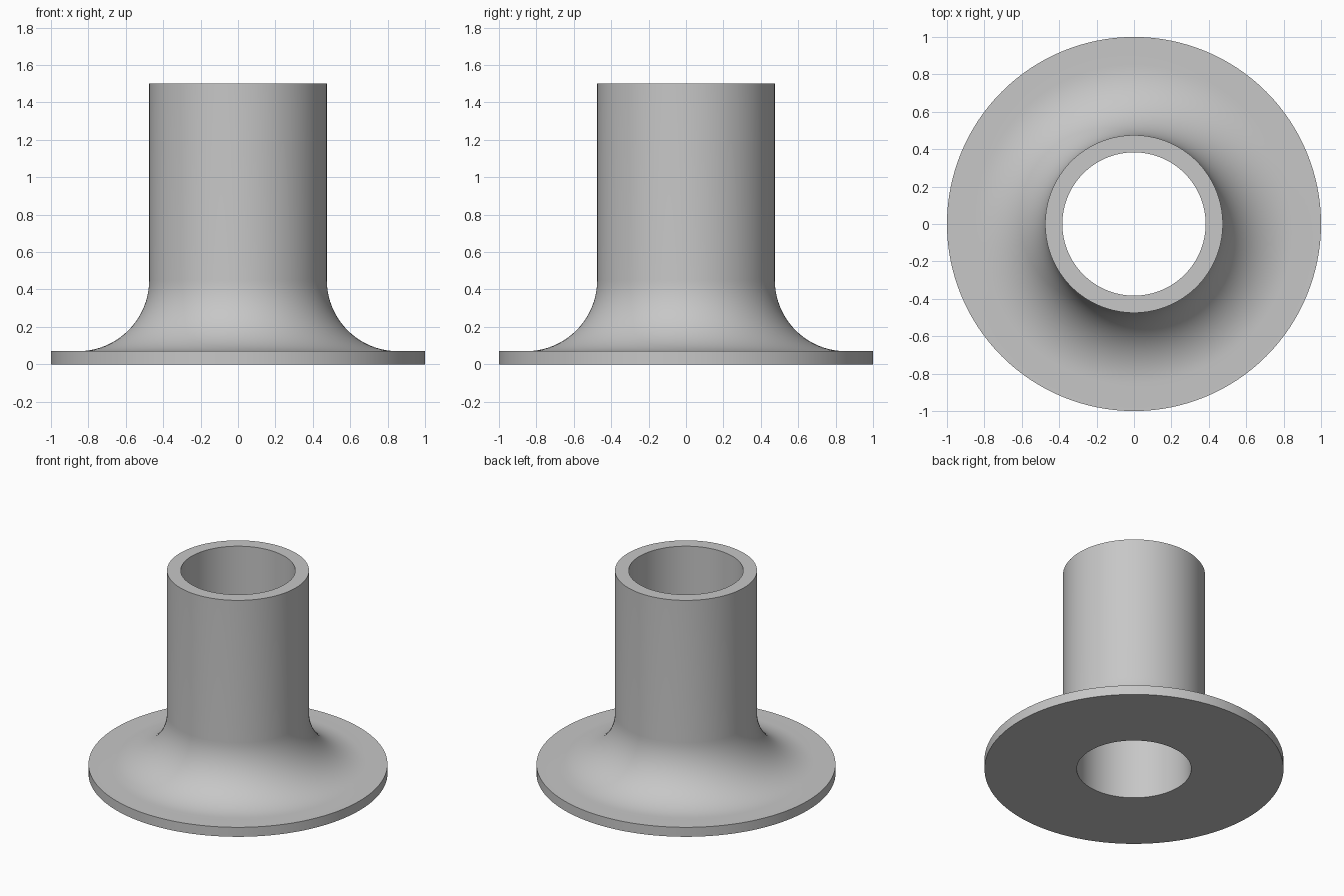
import bpy
import bmesh
import math

cube = bpy.data.objects.get("Cube")
if cube:
    bpy.data.objects.remove(cube, do_unlink=True)

FLANGE_R, FLANGE_TOP = 1.0, 0.07
TUBE_R, BORE_R, HEIGHT = 0.475, 0.383, 1.5
FILLET_R = 0.38
SEGMENTS, FILLET_STEPS = 128, 20

grey = bpy.data.materials.new("plain grey")
grey.use_nodes = True
colour = (0.57, 0.57, 0.57, 1)
grey.diffuse_color = colour
grey.node_tree.nodes["Principled BSDF"].inputs["Base Color"].default_value = colour

# Wall cross-section: bore, underside, flange rim, concave fillet, tube, top lip
profile = [(BORE_R, HEIGHT), (BORE_R, 0), (FLANGE_R, 0), (FLANGE_R, FLANGE_TOP)]
for i in range(FILLET_STEPS + 1):
    a = math.pi / 2 * i / FILLET_STEPS
    profile.append((TUBE_R + FILLET_R * (1 - math.sin(a)),
                    FLANGE_TOP + FILLET_R * (1 - math.cos(a))))
profile.append((TUBE_R, HEIGHT))

# Revolve the closed section around the z axis
bm = bmesh.new()
rings = []
for s in range(SEGMENTS):
    t = 2 * math.pi * s / SEGMENTS
    rings.append([bm.verts.new((r * math.cos(t), r * math.sin(t), z)) for r, z in profile])
for s, ring in enumerate(rings):
    after = rings[(s + 1) % SEGMENTS]
    for k in range(len(profile)):
        n = (k + 1) % len(profile)
        bm.faces.new((ring[k], after[k], after[n], ring[n]))
bmesh.ops.recalc_face_normals(bm, faces=bm.faces)

mesh = bpy.data.meshes.new("flanged_tube")
bm.to_mesh(mesh)
bm.free()
mesh.materials.append(grey)
tube = bpy.data.objects.new("flanged_tube", mesh)
bpy.context.collection.objects.link(tube)

# Smooth round walls, crisp rims
bpy.ops.object.select_all(action="DESELECT")
tube.select_set(True)
bpy.context.view_layer.objects.active = tube
bpy.ops.object.shade_smooth_by_angle(angle=math.radians(30))
